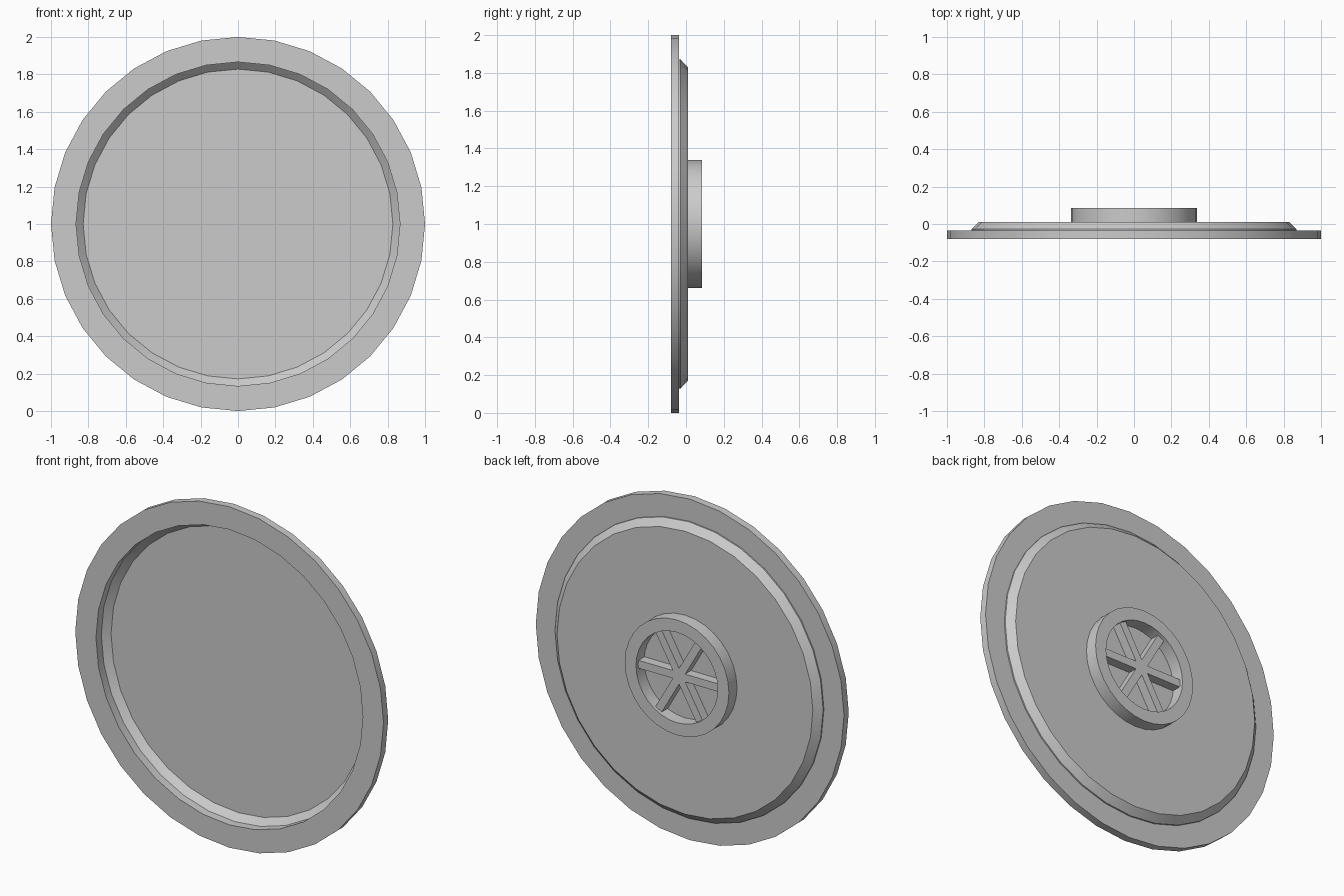
import bpy, bmesh, math
from mathutils import Matrix

if "Cube" in bpy.data.objects:
    bpy.data.objects.remove(bpy.data.objects["Cube"])

SIDES = 32
grey = bpy.data.materials.new("plain grey")
grey.diffuse_color = (0.6, 0.6, 0.6, 1)
grey.use_nodes = True
grey.node_tree.nodes["Principled BSDF"].inputs["Base Color"].default_value = grey.diffuse_color


def finish(name, bm):
    bmesh.ops.remove_doubles(bm, verts=bm.verts, dist=1e-5)
    bmesh.ops.recalc_face_normals(bm, faces=bm.faces)
    mesh = bpy.data.meshes.new(name)
    bm.to_mesh(mesh)
    bm.free()
    mesh.materials.append(grey)
    ob = bpy.data.objects.new(name, mesh)
    bpy.context.collection.objects.link(ob)
    bpy.ops.object.select_all(action='DESELECT')
    ob.select_set(True)
    bpy.context.view_layer.objects.active = ob
    bpy.ops.object.shade_smooth_by_angle(angle=math.radians(25))
    return ob


def lathe(name, profile, closed=True):
    """Turn a (radius, y) profile around the depth axis at z = 1."""
    bm = bmesh.new()
    vs = [bm.verts.new((r, y, 1)) for r, y in profile]
    pairs = list(zip(vs, vs[1:] + vs[:1])) if closed else list(zip(vs, vs[1:]))
    edges = [bm.edges.new(p) for p in pairs]
    bmesh.ops.spin(bm, geom=vs + edges, cent=(0, 0, 1), axis=(0, 1, 0),
                   angle=math.tau, steps=SIDES, use_duplicate=False)
    return finish(name, bm)


# Flat outer rim
lathe("rim", [(0.87, -0.08), (1.0, -0.08), (1.0, -0.036), (0.87, -0.036)])

# Shallow dish with chamfered edge, hollow at the front
lathe("dish", [(0, 0.006), (0.828, 0.006), (0.866, -0.03), (0.866, -0.08),
               (0.87, -0.08), (0.87, -0.028), (0.83, 0.01), (0, 0.01)], closed=False)

# Raised hub ring on the back
lathe("hub_ring", [(0.265, 0.01), (0.338, 0.01), (0.338, 0.085), (0.265, 0.085)])

# Six spokes meeting at the hub centre, joined as one star outline
HALF, REACH, TOP = 0.023, 0.268, 0.065
bm = bmesh.new()
outline = []
for i in range(6):
    rot = Matrix.Rotation(i * math.pi / 3, 3, 'Y')
    inner = HALF / math.tan(math.pi / 6)
    for x, z in ((REACH, HALF), (REACH, -HALF), (inner, -HALF)):
        p = rot @ Matrix.Identity(3).col[0] * x + rot @ Matrix.Identity(3).col[2] * z
        outline.append(bm.verts.new((p.x, 0.01, p.z + 1)))
face = bm.faces.new(outline)
top = bmesh.ops.extrude_face_region(bm, geom=[face])["geom"]
bmesh.ops.translate(bm, vec=(0, TOP - 0.01, 0),
                    verts=[g for g in top if isinstance(g, bmesh.types.BMVert)])
finish("spokes", bm)
